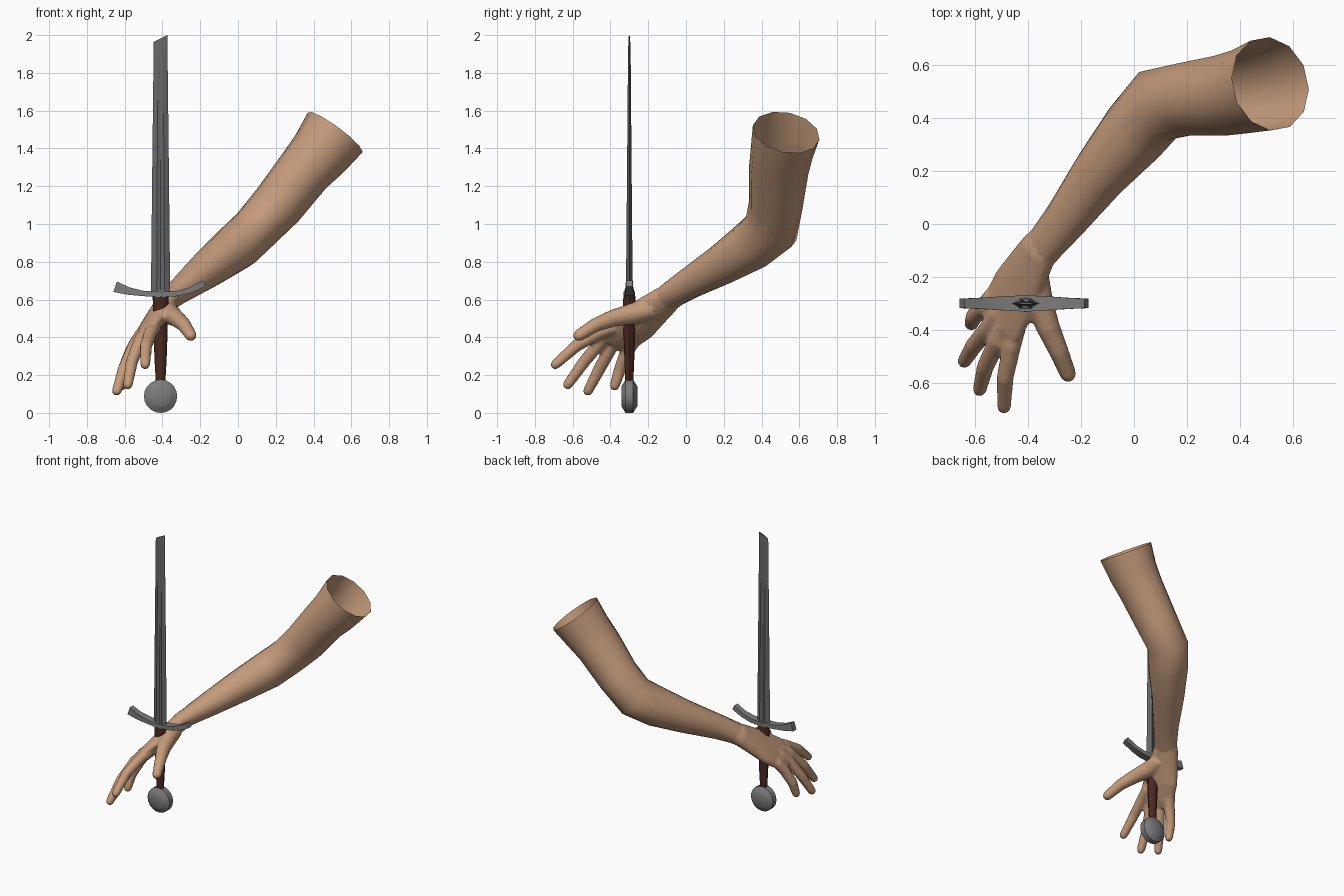
import bpy, bmesh, math
from mathutils import Vector

if "Cube" in bpy.data.objects:
    bpy.data.objects.remove(bpy.data.objects["Cube"], do_unlink=True)


def material(name, rgb):
    m = bpy.data.materials.new(name)
    m.use_nodes = True
    m.diffuse_color = (*rgb, 1)
    bsdf = m.node_tree.nodes["Principled BSDF"]
    bsdf.inputs["Base Color"].default_value = (*rgb, 1)
    bsdf.inputs["Roughness"].default_value = 0.7
    return m


SKIN = material("skin", (0.56, 0.33, 0.20))
STEEL = material("steel", (0.20, 0.20, 0.20))
BLADE = material("blade steel", (0.14, 0.14, 0.145))
LEATHER = material("dark leather", (0.07, 0.022, 0.014))


def loft(bm, rings, cap_start=True, cap_end=True):
    """Skin a list of equal-length point rings."""
    loops = [[bm.verts.new(p) for p in ring] for ring in rings]
    n = len(loops[0])
    for a, b in zip(loops, loops[1:]):
        for i in range(n):
            j = (i + 1) % n
            bm.faces.new((a[i], a[j], b[j], b[i]))
    if cap_start:
        bm.faces.new(loops[0][::-1])
    if cap_end:
        bm.faces.new(loops[-1])


def tube(bm, rows, sides=12, phase=0.0, cap_start=True, cap_end=True):
    """Loft ellipses; each row is centre, half width, half depth, width direction."""
    rings = []
    for i, (c, a, b, wide) in enumerate(rows):
        before, after = rows[max(i - 1, 0)][0], rows[min(i + 1, len(rows) - 1)][0]
        t = (Vector(after) - Vector(before)).normalized()
        w = Vector(wide)
        w = (w - t * w.dot(t)).normalized()
        d = t.cross(w)
        angles = [phase + math.tau * k / sides for k in range(sides)]
        rings.append([Vector(c) + w * a * math.cos(q) + d * b * math.sin(q) for q in angles])
    loft(bm, rings, cap_start, cap_end)


def finish(bm, name, mat, angle=None):
    bmesh.ops.recalc_face_normals(bm, faces=bm.faces)
    me = bpy.data.meshes.new(name)
    bm.to_mesh(me)
    bm.free()
    ob = bpy.data.objects.new(name, me)
    bpy.context.collection.objects.link(ob)
    me.materials.append(mat)
    if angle:
        bpy.ops.object.select_all(action="DESELECT")
        ob.select_set(True)
        bpy.context.view_layer.objects.active = ob
        bpy.ops.object.shade_smooth_by_angle(angle=math.radians(angle))
    return ob


# Arm: open tube from the cut upper end to the wrist
ACROSS = (0.51, -0.68, 0.53)
UP_ARM = (0, -1, 0.2)
ELBOW = (0.2, -0.9, 0.4)
bm = bmesh.new()
tube(bm, [
    ((0.515, 0.53, 1.485), 0.18, 0.18, UP_ARM),
    ((0.43, 0.505, 1.37), 0.165, 0.162, UP_ARM),
    ((0.35, 0.49, 1.28), 0.158, 0.148, UP_ARM),
    ((0.21, 0.475, 1.10), 0.143, 0.14, UP_ARM),
    ((0.09, 0.45, 0.97), 0.148, 0.128, ELBOW),
    ((0.0, 0.345, 0.885), 0.135, 0.128, ELBOW),
    ((-0.13, 0.19, 0.785), 0.108, 0.108, ELBOW),
    ((-0.26, 0.015, 0.683), 0.085, 0.08, ACROSS),
    ((-0.33, -0.07, 0.628), 0.078, 0.064, ACROSS),
    ((-0.375, -0.125, 0.585), 0.08, 0.052, ACROSS)], cap_start=False)
finish(bm, "arm", SKIN, 60)

# Hand: palm and digits fused into one skin
bm = bmesh.new()
tube(bm, [
    ((-0.32, -0.05, 0.64), 0.068, 0.055, ACROSS),
    ((-0.36, -0.10, 0.605), 0.083, 0.06, ACROSS),
    ((-0.40, -0.17, 0.55), 0.102, 0.056, ACROSS),
    ((-0.45, -0.26, 0.475), 0.124, 0.052, ACROSS),
    ((-0.50, -0.36, 0.405), 0.125, 0.043, ACROSS),
    ((-0.52, -0.40, 0.375), 0.10, 0.03, ACROSS)], sides=16)


def digit(bm, points, radii):
    rows = [(Vector(p), r, r, ACROSS) for p, r in zip(points, radii)]
    tip, r = rows[-1][0], radii[-1]
    step = (tip - rows[-2][0]).normalized()
    rows[-1] = (tip - step * r, r, r, ACROSS)
    rows += [(tip - step * r * 0.4, r * 0.85, r * 0.85, ACROSS), (tip, r * 0.4, r * 0.4, ACROSS)]
    tube(bm, rows)


fingers = [
    [(-0.44, -0.38, 0.455), (-0.462, -0.46, 0.425), (-0.487, -0.58, 0.355), (-0.492, -0.71, 0.24)],
    [(-0.48, -0.36, 0.44), (-0.515, -0.44, 0.39), (-0.562, -0.54, 0.27), (-0.587, -0.64, 0.13)],
    [(-0.51, -0.33, 0.42), (-0.55, -0.395, 0.35), (-0.605, -0.46, 0.23), (-0.648, -0.53, 0.095)],
    [(-0.53, -0.27, 0.39), (-0.567, -0.315, 0.32), (-0.605, -0.35, 0.23), (-0.618, -0.385, 0.12)]]
for path in fingers:
    digit(bm, path, (0.036, 0.036, 0.033, 0.027))
digit(bm, [(-0.375, -0.18, 0.55), (-0.365, -0.28, 0.525), (-0.325, -0.39, 0.50),
           (-0.285, -0.48, 0.465), (-0.24, -0.59, 0.395)], (0.052, 0.058, 0.046, 0.038, 0.032))
hand = finish(bm, "hand", SKIN)
remesh = hand.modifiers.new("fuse", "REMESH")
remesh.mode = "VOXEL"
remesh.voxel_size = 0.009
remesh.use_smooth_shade = True
smooth = hand.modifiers.new("soften", "SMOOTH")
smooth.factor = 0.5
smooth.iterations = 5

# Sword blade: flat bevels with a shallow fuller and a slanted tip
CX, CY = -0.41, -0.30
bm = bmesh.new()
rings = []
for z, w, t, groove, slant in ((0.63, 0.051, 0.018, 0.5, 0), (1.3, 0.044, 0.012, 0.5, 0),
                               (1.9, 0.037, 0.007, 0.6, 0.1), (1.93, 0.037, 0.006, 1, 0.25),
                               (1.982, 0.036, 0.004, 1, 0.5)):
    half = [(-w, 0), (-w * 0.4, t), (0, t * groove), (w * 0.4, t)]
    section = half + [(-x, -y) for x, y in half]
    rings.append([(CX + x, CY + y, z + slant * x) for x, y in section])
loft(bm, rings)
finish(bm, "blade", BLADE, 20)

# Crossguard: upswept bar, deepest in the middle
DIAG = math.sqrt(2)
bm = bmesh.new()
tube(bm, [((x, CY, z), hy * DIAG, hz * DIAG, (0, 1, 0)) for x, z, hy, hz in (
    (-0.65, 0.668, 0.018, 0.029), (-0.58, 0.645, 0.021, 0.02), (-0.50, 0.632, 0.026, 0.014),
    (-0.41, 0.627, 0.031, 0.014), (-0.32, 0.632, 0.026, 0.014), (-0.25, 0.65, 0.021, 0.015),
    (-0.18, 0.685, 0.018, 0.018))], sides=4, phase=math.pi / 4)
finish(bm, "crossguard", STEEL, 30)

# Collar where the blade meets the guard
bm = bmesh.new()
tube(bm, [((CX, CY, 0.625), 0.05, 0.028, (1, 0, 0)),
          ((CX, CY, 0.648), 0.04, 0.02, (1, 0, 0))], sides=6)
finish(bm, "guard_collar", STEEL)

# Grip
bm = bmesh.new()
tube(bm, [((CX, CY, z), a, b, (1, 0, 0)) for z, a, b in (
    (0.16, 0.025, 0.021), (0.28, 0.032, 0.026), (0.42, 0.037, 0.031),
    (0.55, 0.04, 0.033), (0.62, 0.042, 0.032))], sides=8)
finish(bm, "grip", LEATHER, 50)

# Wheel pommel with bevelled faces
bm = bmesh.new()
tube(bm, [((CX, CY + y, 0.088), r, r, (1, 0, 0)) for y, r in (
    (-0.042, 0.052), (-0.036, 0.062), (-0.02, 0.088), (0.02, 0.088),
    (0.036, 0.062), (0.042, 0.052))], sides=20)
finish(bm, "pommel", STEEL, 35)
